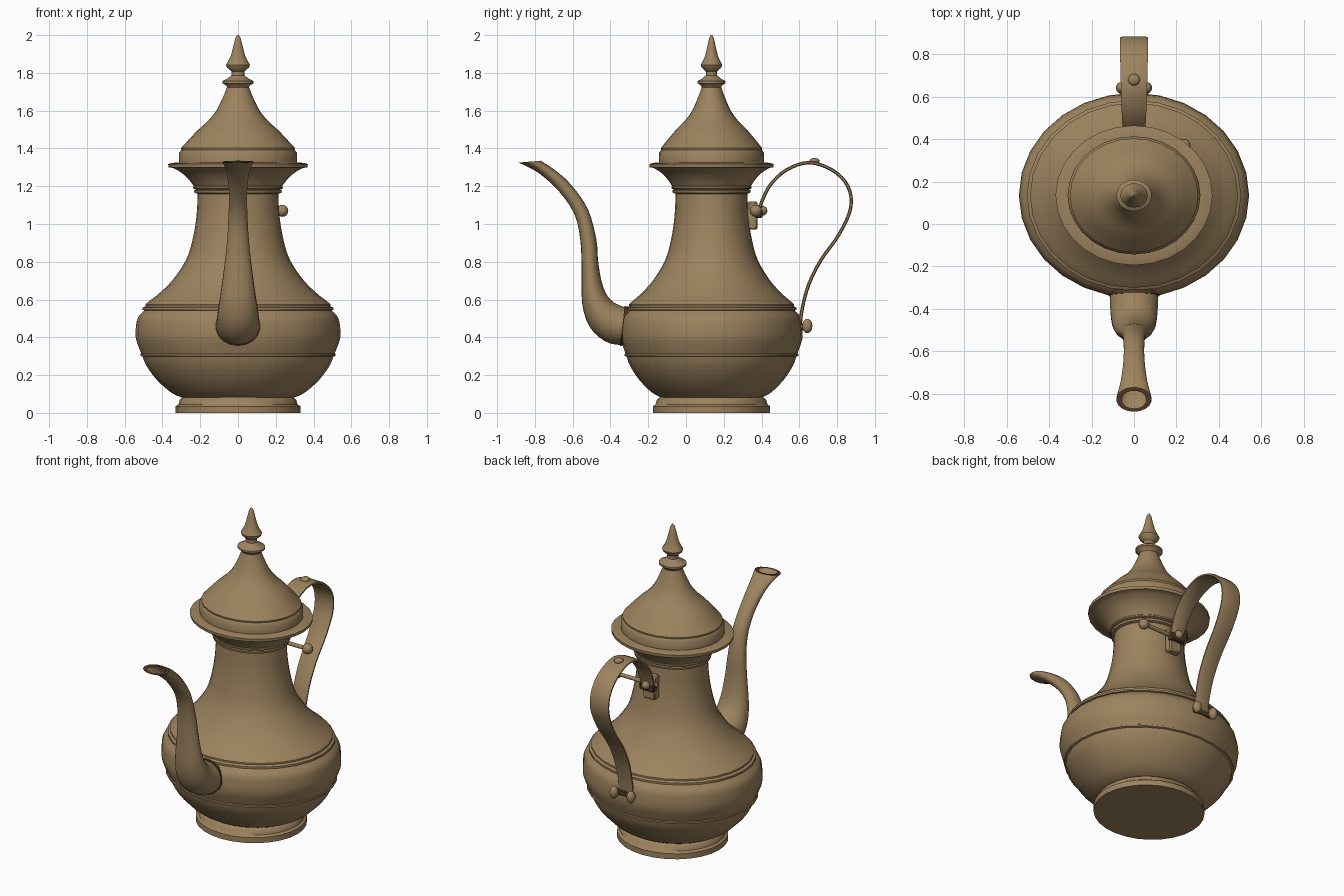
import bpy, bmesh, math
from mathutils import Vector

if "Cube" in bpy.data.objects:
    bpy.data.objects.remove(bpy.data.objects["Cube"])

CY = 0.135      # vessel axis sits behind the origin because of the spout
SIDES = 28


def material(name, rgb):
    m = bpy.data.materials.new(name)
    m.diffuse_color = (*rgb, 1)
    m.use_nodes = True
    m.node_tree.nodes["Principled BSDF"].inputs["Base Color"].default_value = m.diffuse_color
    return m


BRASS = material("aged_brass", (0.335, 0.227, 0.112))
DARK = material("dark_brown", (0.085, 0.038, 0.02))


def finish(bm, name, mat=BRASS, angle=40):
    bmesh.ops.recalc_face_normals(bm, faces=bm.faces)
    me = bpy.data.meshes.new(name)
    bm.to_mesh(me)
    bm.free()
    ob = bpy.data.objects.new(name, me)
    bpy.context.collection.objects.link(ob)
    me.materials.append(mat)
    bpy.ops.object.select_all(action='DESELECT')
    ob.select_set(True)
    bpy.context.view_layer.objects.active = ob
    bpy.ops.object.shade_smooth_by_angle(angle=math.radians(angle))
    return ob


def skin(name, rings, mat=BRASS, caps=(True, True), angle=40):
    """Bridge equal rings of points into a closed tube."""
    bm = bmesh.new()
    vs = [[bm.verts.new(p) for p in r] for r in rings]
    n = len(vs[0])
    for a, b in zip(vs, vs[1:]):
        for i in range(n):
            j = (i + 1) % n
            bm.faces.new((a[i], a[j], b[j], b[i]))
    if caps[0]:
        bm.faces.new(vs[0])
    if caps[1]:
        bm.faces.new(vs[-1])
    return finish(bm, name, mat, angle)


def lathe(name, profile, depth=0.89):
    """Slightly oval turned part from (radius, height) points."""
    rings = []
    for r, z in profile:
        rings.append([(r * math.cos(t), CY + depth * r * math.sin(t), z)
                      for t in (2 * math.pi * i / SIDES for i in range(SIDES))])
    return skin(name, rings)


def spline(pts, steps=4):
    """Smooth curve through tuples of any size."""
    p = [Vector(q) for q in pts]
    p = [2 * p[0] - p[1]] + p + [2 * p[-1] - p[-2]]
    out = []
    for a, b, c, d in zip(p, p[1:], p[2:], p[3:]):
        for k in range(steps):
            t = k / steps
            out.append(0.5 * (2 * b + (c - a) * t + (2 * a - 5 * b + 4 * c - d) * t * t
                              + (3 * b - a - 3 * c + d) * t ** 3))
    return out + [p[-2]]


def ball(name, loc, r, squash=(1, 1, 1)):
    bm = bmesh.new()
    bmesh.ops.create_uvsphere(bm, u_segments=14, v_segments=8, radius=r)
    for v in bm.verts:
        v.co = Vector(a * s for a, s in zip(v.co, squash)) + Vector(loc)
    return finish(bm, name)


def rod(name, a, b, r, mat=BRASS):
    a, b = Vector(a), Vector(b)
    bm = bmesh.new()
    bmesh.ops.create_cone(bm, cap_ends=True, segments=10, radius1=r, radius2=r,
                          depth=(b - a).length)
    bm.transform((b - a).to_track_quat('Z', 'Y').to_matrix().to_4x4())
    bmesh.ops.translate(bm, verts=bm.verts, vec=(a + b) / 2)
    return finish(bm, name, mat)


def box(name, loc, size, mat=BRASS):
    bm = bmesh.new()
    bmesh.ops.create_cube(bm, size=1)
    for v in bm.verts:
        v.co = Vector(a * s for a, s in zip(v.co, size)) + Vector(loc)
    bmesh.ops.bevel(bm, geom=bm.edges[:], offset=min(size) * 0.15, affect='EDGES')
    return finish(bm, name, mat)


# foot
lathe("foot", [(0.33, 0), (0.33, 0.035), (0.315, 0.045), (0.308, 0.07),
               (0.295, 0.08), (0.28, 0.085)], 0.94)

# belly with raised seam
belly = spline([(0.28, 0.075), (0.35, 0.105), (0.43, 0.175), (0.485, 0.25), (0.505, 0.298)], 3)
belly += [(0.517, 0.302), (0.517, 0.312)]
belly += spline([(0.512, 0.315), (0.54, 0.39), (0.541, 0.45), (0.53, 0.505), (0.495, 0.543)], 3)
lathe("belly", belly)

# shoulder, neck and flared rim
neck = [(0.48, 0.54), (0.505, 0.545), (0.505, 0.557), (0.49, 0.565), (0.49, 0.575)]
neck += spline([(0.475, 0.588), (0.415, 0.635), (0.345, 0.705), (0.275, 0.81), (0.24, 0.92),
                (0.22, 1.04), (0.213, 1.16)], 3)
neck += [(0.23, 1.165), (0.233, 1.178), (0.222, 1.183), (0.238, 1.188), (0.238, 1.196)]
neck += spline([(0.234, 1.2), (0.26, 1.235), (0.3, 1.272), (0.345, 1.297)], 3)
neck += [(0.368, 1.3), (0.37, 1.318), (0.345, 1.324), (0.3, 1.326)]
lathe("shoulder_and_neck", neck)

# stepped lid and finial
lid = [(0.3, 1.315), (0.312, 1.325), (0.313, 1.375), (0.3, 1.392), (0.302, 1.402)]
lid += spline([(0.285, 1.42), (0.262, 1.445), (0.215, 1.495), (0.16, 1.545), (0.115, 1.6),
               (0.08, 1.67), (0.058, 1.725)], 3)
lathe("lid", lid)
lathe("finial", [(0.055, 1.715), (0.062, 1.733), (0.083, 1.745), (0.083, 1.757), (0.055, 1.77),
                 (0.034, 1.787), (0.034, 1.808), (0.058, 1.828), (0.064, 1.842), (0.052, 1.862),
                 (0.038, 1.89), (0.026, 1.935), (0.014, 1.985), (0.004, 2.0)])

# spout stations: outer y, z, inner y, z, half width
stations = spline([
    (-0.30, 0.375, -0.27, 0.55, 0.112), (-0.35, 0.36, -0.325, 0.56, 0.115),
    (-0.43, 0.38, -0.385, 0.587, 0.113), (-0.51, 0.455, -0.425, 0.635, 0.105),
    (-0.55, 0.58, -0.45, 0.71, 0.09), (-0.552, 0.76, -0.466, 0.81, 0.072),
    (-0.56, 0.92, -0.475, 0.92, 0.058), (-0.59, 1.05, -0.52, 1.08, 0.05),
    (-0.67, 1.17, -0.61, 1.21, 0.05), (-0.78, 1.27, -0.70, 1.29, 0.062),
    (-0.885, 1.325, -0.77, 1.335, 0.084)], 3)


def spout_ring(s, k=1.0, n=18):
    o, i = Vector((0, s[0], s[1])), Vector((0, s[2], s[3]))
    c, h = (o + i) / 2, (o - i) / 2 * k
    return [c + h * math.cos(t) + Vector((s[4] * k * math.sin(t), 0, 0))
            for t in (2 * math.pi * j / n for j in range(n))]


skin("spout", [spout_ring(s) for s in stations], caps=(True, False), angle=60)
# recessed mouth inside a dark lip
skin("spout_lip", [spout_ring(stations[-1]), spout_ring(stations[-1], 0.72)], DARK, (False, False))
skin("spout_mouth", [spout_ring(stations[-1], 0.72), spout_ring(stations[-3], 0.7),
                     spout_ring(stations[-6], 0.6)], caps=(False, True))
# joint collar
skin("spout_collar", [spout_ring(stations[2], 1.0), spout_ring(stations[2], 1.06),
                      spout_ring(stations[3], 1.06), spout_ring(stations[3], 1.0)], DARK)

# ribbon handle: y, z, half width
path = spline([(0.385, 1.06, 0.045), (0.40, 1.115, 0.048), (0.445, 1.205, 0.053),
               (0.53, 1.285, 0.058), (0.65, 1.325, 0.062), (0.775, 1.285, 0.065),
               (0.857, 1.2, 0.066), (0.872, 1.085, 0.065), (0.81, 0.945, 0.06),
               (0.715, 0.81, 0.056), (0.65, 0.68, 0.053), (0.615, 0.55, 0.05),
               (0.603, 0.45, 0.05)])
rings = []
for k, (y, z, w) in enumerate(path):
    a, b = path[max(k - 1, 0)], path[min(k + 1, len(path) - 1)]
    n = Vector((0, -(b[1] - a[1]), b[0] - a[0])).normalized() * 0.009
    c = Vector((0, y, z))
    rings.append([c + n * sn + Vector((w * sx, 0, 0))
                  for sx, sn in ((-1, -0.5), (-0.8, -1), (0.8, -1), (1, -0.5),
                                 (1, 0.5), (0.8, 1), (-0.8, 1), (-1, 0.5))])
skin("handle", rings, angle=50)
ball("handle_rivet", (0, 0.68, 1.333), 0.028, (1, 1, 0.6))

# upper hinge: bracket, pin and knob
box("upper_bracket", (0, 0.352, 1.045), (0.085, 0.055, 0.15))
box("upper_bracket_plate", (0, 0.384, 1.055), (0.1, 0.04, 0.045), DARK)
rod("hinge_pin", (-0.06, 0.37, 1.07), (0.235, 0.37, 1.07), 0.012)
ball("hinge_pin_knob", (0.235, 0.37, 1.07), 0.032)
ball("hinge_boss", (0, 0.405, 1.07), 0.026)

# lower hinge: plate with twin knobs
box("lower_bracket", (0, 0.605, 0.455), (0.13, 0.03, 0.035), DARK)
for side, sx in (("left", -1), ("right", 1)):
    rod("lower_stem_" + side, (0.05 * sx, 0.59, 0.455), (0.06 * sx, 0.64, 0.458), 0.014)
    ball("lower_knob_" + side, (0.06 * sx, 0.642, 0.46), 0.032, (0.8, 0.85, 1.2))
